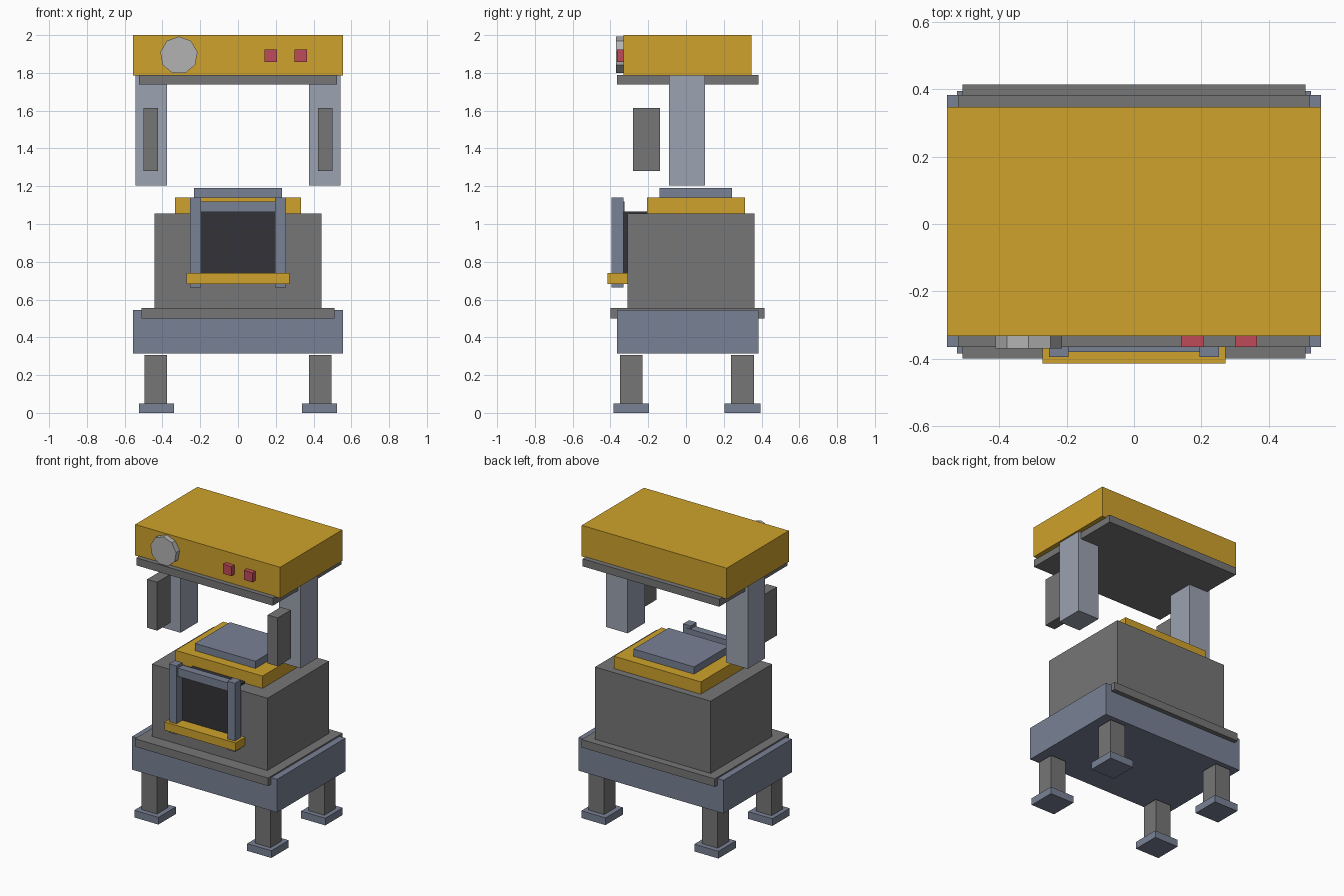
import bpy
import bmesh
from math import pi
from mathutils import Matrix

if "Cube" in bpy.data.objects:
    bpy.data.objects.remove(bpy.data.objects["Cube"])


def material(name, r, g, b):
    m = bpy.data.materials.new(name)
    m.diffuse_color = (r, g, b, 1)
    m.use_nodes = True
    m.node_tree.nodes["Principled BSDF"].inputs["Base Color"].default_value = m.diffuse_color
    return m


GOLD = material("gold", 0.62, 0.36, 0.025)
STEEL = material("steel", 0.19, 0.22, 0.30)
PALE = material("pale_steel", 0.33, 0.36, 0.44)
IRON = material("iron", 0.18, 0.18, 0.18)
DARK = material("dark", 0.034, 0.033, 0.04)
RED = material("red", 0.52, 0.07, 0.10)
SILVER = material("silver", 0.45, 0.45, 0.45)


def finish(name, bm, mat):
    mesh = bpy.data.meshes.new(name)
    bm.to_mesh(mesh)
    bm.free()
    mesh.materials.append(mat)
    ob = bpy.data.objects.new(name, mesh)
    bpy.context.collection.objects.link(ob)
    return ob


def box(name, x, y, z, mat):
    """Box spanning the (min, max) ranges x, y, z."""
    bm = bmesh.new()
    size = [b - a for a, b in (x, y, z)]
    mid = [(a + b) / 2 for a, b in (x, y, z)]
    bmesh.ops.create_cube(bm, size=1, matrix=Matrix.Translation(mid) @ Matrix.Diagonal((*size, 1)))
    return finish(name, bm, mat)


def pair(name, x, y, z, mat):
    """Box on the right side and its mirror on the left."""
    box(name + "_right", x, y, z, mat)
    box(name + "_left", (-x[1], -x[0]), y, z, mat)


# Feet and legs
for end, foot_y, leg_y in (("front", (-0.385, -0.195), (-0.35, -0.23)),
                           ("back", (0.205, 0.395), (0.237, 0.36))):
    pair(end + "_foot", (0.34, 0.525), foot_y, (0, 0.05), STEEL)
    pair(end + "_leg", (0.375, 0.495), leg_y, (0.05, 0.307), IRON)

# Base and furnace body
box("base", (-0.555, 0.555), (-0.365, 0.383), (0.315, 0.545), STEEL)
box("base_plate", (-0.51, 0.51), (-0.40, 0.415), (0.50, 0.555), IRON)
box("body", (-0.443, 0.443), (-0.31, 0.363), (0.555, 1.055), IRON)
box("top_tray", (-0.333, 0.333), (-0.207, 0.313), (1.055, 1.14), GOLD)
box("top_lid", (-0.232, 0.232), (-0.14, 0.243), (1.14, 1.19), STEEL)

# Front opening with its frame
box("opening", (-0.20, 0.20), (-0.33, -0.20), (0.70, 1.067), DARK)
pair("frame_post", (0.195, 0.253), (-0.395, -0.33), (0.665, 1.14), STEEL)
box("frame_lintel", (-0.22, 0.22), (-0.38, -0.325), (1.063, 1.12), STEEL)
box("frame_sill", (-0.272, 0.272), (-0.415, -0.31), (0.683, 0.74), GOLD)

# Head, arms and hanging grips
box("head", (-0.555, 0.555), (-0.332, 0.348), (1.785, 2.0), GOLD)
box("head_plate", (-0.523, 0.523), (-0.365, 0.383), (1.738, 1.79), IRON)
pair("arm", (0.377, 0.543), (-0.09, 0.10), (1.205, 1.785), PALE)
pair("grip", (0.423, 0.50), (-0.28, -0.137), (1.28, 1.615), IRON)

# Nine-sided dial, one corner pointing up
bm = bmesh.new()
place = Matrix.Translation((-0.313, -0.35, 1.893)) @ Matrix.Rotation(pi / 2, 4, "X")
bmesh.ops.create_cone(bm, cap_ends=True, segments=9, radius1=0.1, radius2=0.1, depth=0.04,
                      matrix=place)
top = max(bm.verts, key=lambda v: v.co.z).co
if abs(top.x + 0.313) > 0.001:
    turn = Matrix.Rotation(pi / 2, 4, "Y")
    bmesh.ops.rotate(bm, verts=bm.verts, cent=(-0.313, -0.35, 1.893), matrix=turn)
finish("dial", bm, SILVER)

# Buttons
for i, x in enumerate((0.14, 0.30)):
    box(f"button_{i + 1}", (x, x + 0.066), (-0.365, -0.332), (1.858, 1.923), RED)
